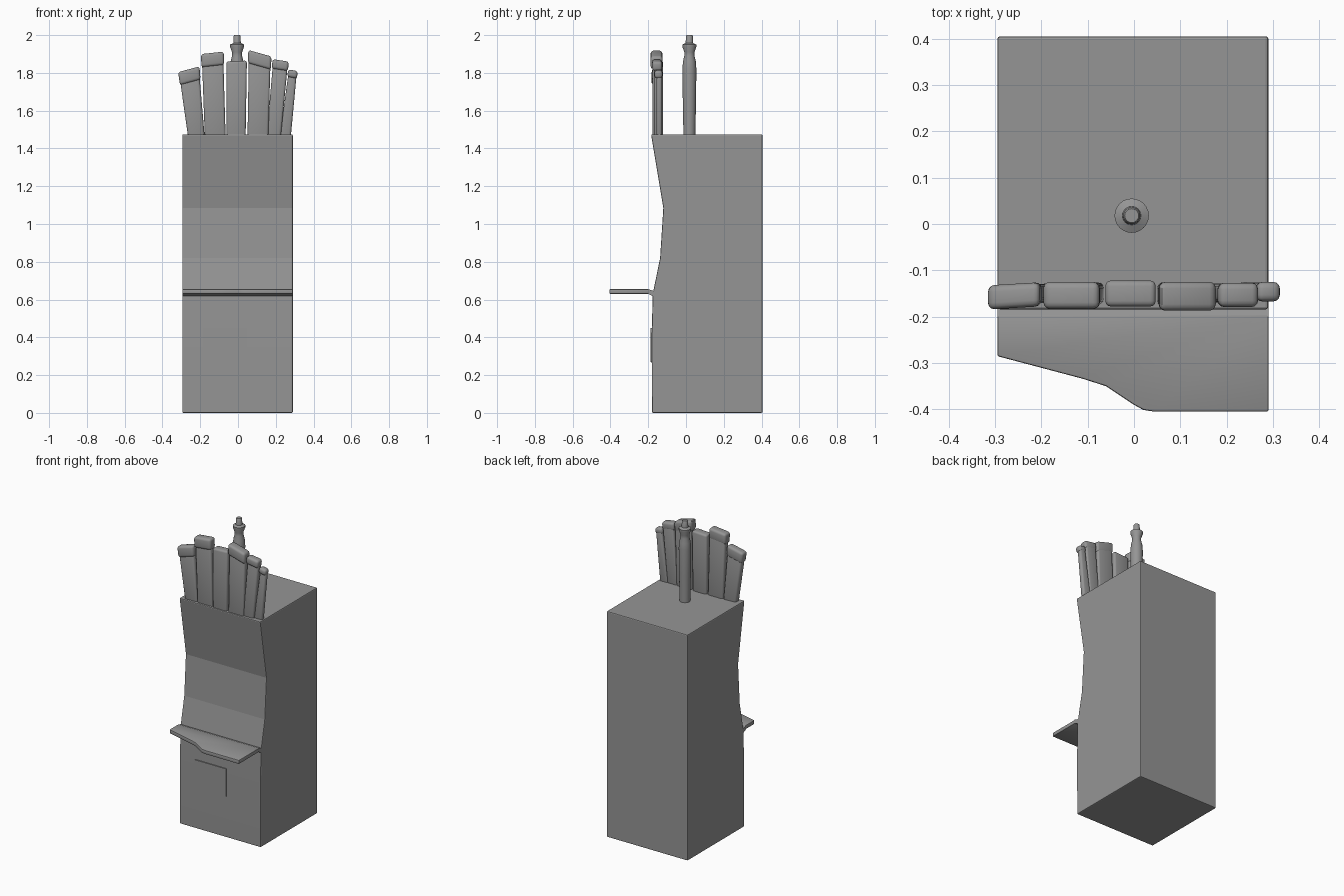
import bpy, bmesh, math
from mathutils import Vector

cube = bpy.data.objects.get("Cube")
if cube:
    bpy.data.objects.remove(cube, do_unlink=True)

grey = bpy.data.materials.new("mid_grey")
grey.use_nodes = True
colour = (0.3, 0.3, 0.3, 1)
grey.diffuse_color = colour
grey.node_tree.nodes["Principled BSDF"].inputs["Base Color"].default_value = colour


def finish(name, bm, bevel=0, segments=2, angle=35):
    bmesh.ops.recalc_face_normals(bm, faces=bm.faces)
    mesh = bpy.data.meshes.new(name)
    bm.to_mesh(mesh)
    bm.free()
    mesh.materials.append(grey)
    ob = bpy.data.objects.new(name, mesh)
    bpy.context.collection.objects.link(ob)
    bpy.ops.object.select_all(action="DESELECT")
    ob.select_set(True)
    bpy.context.view_layer.objects.active = ob
    if bevel:
        mod = ob.modifiers.new("soft_edges", "BEVEL")
        mod.width, mod.segments, mod.limit_method = bevel, segments, "ANGLE"
        bpy.ops.object.modifier_apply(modifier=mod.name)
    bpy.ops.object.shade_smooth_by_angle(angle=math.radians(angle))
    return ob


def prism(name, outline, start, end, plane, bevel=0, segments=2, angle=35, skew=0):
    """Extrude a 2D outline; plane gives the two outline axes, the third is the depth."""
    a, b = ("xyz".index(c) for c in plane)
    depth = 3 - a - b
    bm = bmesh.new()
    verts = []
    for u, v in outline:
        p = Vector()
        p[a], p[b], p[depth] = u, v, start + skew * (u - outline[0][0])
        verts.append(bm.verts.new(p))
    face = bm.faces.new(verts)
    new = bmesh.ops.extrude_face_region(bm, geom=[face])["geom"]
    shift = Vector()
    shift[depth] = end - start
    bmesh.ops.translate(bm, vec=shift, verts=[g for g in new if isinstance(g, bmesh.types.BMVert)])
    return finish(name, bm, bevel, segments, angle)


def lathe(name, profile, centre, sides=24):
    bm = bmesh.new()
    verts = [bm.verts.new((centre[0] + r, centre[1], z)) for r, z in profile]
    edges = [bm.edges.new(pair) for pair in zip(verts, verts[1:])]
    bmesh.ops.spin(bm, geom=verts + edges, cent=(*centre, 0), axis=(0, 0, 1),
                   angle=math.tau, steps=sides)
    bmesh.ops.remove_doubles(bm, verts=bm.verts, dist=0.0005)
    return finish(name, bm)


# Block with a hollowed front
LEFT, RIGHT, TOP = -0.295, 0.29, 1.475
prism("block", [(0.405, 0), (0.405, TOP), (-0.185, TOP), (-0.12, 1.085), (-0.137, 0.82),
                (-0.176, 0.63), (-0.182, 0.4), (-0.18, 0)], LEFT, RIGHT, "yz", 0.006, angle=5)
prism("front_plate", [(-0.185, 0.27), (0.045, 0.27), (0.045, 0.45), (-0.185, 0.45)],
      -0.187, -0.178, "xz")

# Shelf with a swept front edge, and the lip that joins it to the block
prism("shelf", [(LEFT, -0.195), (LEFT, -0.285), (-0.11, -0.334), (-0.06, -0.35), (0.0, -0.39),
                (0.02, -0.401), (0.045, -0.405), (RIGHT, -0.405), (RIGHT, -0.195)],
      0.63, 0.655, "xy", 0.004)
prism("shelf_lip", [(-0.2, 0.63), (-0.175, 0.618), (-0.16, 0.618), (-0.16, 0.642),
                    (-0.2, 0.655)], LEFT, RIGHT, "yz")


# Knife handles: foot left/right, head left (x, z), head right (x, z), cap length, skew
def knife(name, foot, head_left, head_right, cap, front, back, skew=0):
    fl, fr = (Vector((x, TOP - 0.03)) for x in foot)
    hl, hr = Vector(head_left), Vector(head_right)
    down_l, down_r = (fl - hl).normalized() * cap, (fr - hr).normalized() * cap
    out = (hr - hl).normalized() * 0.004
    inset = 0.01 if cap else 0
    prism(name + "_handle", [fl, fr, hr + down_r * 0.5, hl + down_l * 0.5],
          front + inset, back, "xz", 0.012, 3, skew=skew)
    if cap:
        prism(name + "_cap", [hl + down_l - out, hr + down_r + out, hr + out, hl - out],
              front, back + 0.001, "xz", 0.014, 3, skew=skew)


knife("far_right_knife", (-0.262, -0.175), (-0.313, 1.805), (-0.208, 1.833), 0.07,
      -0.184, -0.133, 0.06)
knife("right_knife", (-0.175, -0.065), (-0.192, 1.9), (-0.079, 1.912), 0.07, -0.183, -0.126)
knife("middle_knife", (-0.06, 0.04), (-0.062, 1.86), (0.047, 1.865), 0, -0.178, -0.122)
knife("left_knife", (0.05, 0.16), (0.058, 1.92), (0.173, 1.888), 0.07, -0.187, -0.126)
knife("outer_left_knife", (0.15, 0.225), (0.187, 1.872), (0.265, 1.86), 0.05, -0.179, -0.128)
knife("far_left_knife", (0.218, 0.278), (0.27, 1.818), (0.312, 1.81), 0.04, -0.167, -0.126)

# Sharpening steel
lathe("sharpening_steel", [(0.031, TOP - 0.03), (0.035, 1.65), (0.037, 1.82), (0.034, 1.86),
                           (0.027, 1.89), (0.027, 1.91), (0.037, 1.938), (0.037, 1.95),
                           (0.02, 1.958), (0.018, 1.995), (0.015, 2.0), (0, 2.0)],
      (-0.005, 0.018))
